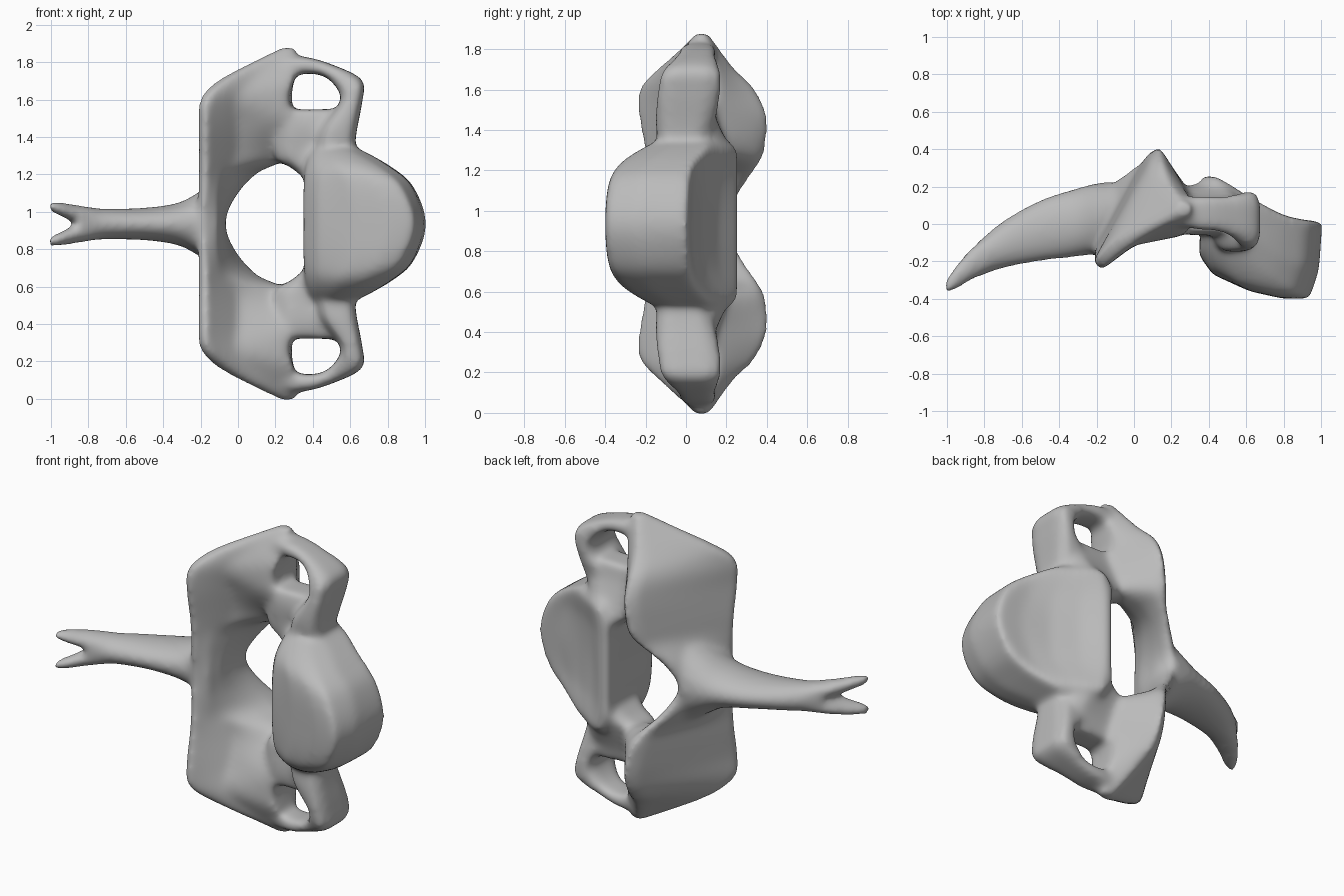
import bpy
import bmesh
from math import cos, sin, pi
from mathutils import Vector

MID = 0.935          # height of the mirror plane

if "Cube" in bpy.data.objects:
    bpy.data.objects.remove(bpy.data.objects["Cube"])

bm = bmesh.new()


def smooth_between(rings, steps=5):
    """Catmull-Rom interpolation from ring to ring."""
    last = len(rings) - 1
    result = []
    for i in range(last):
        before, start = rings[max(i - 1, 0)], rings[i]
        end, after = rings[i + 1], rings[min(i + 2, last)]
        for k in range(steps):
            t = k / steps
            result.append([
                b + ((c - a) * t + (2 * a - 5 * b + 4 * c - d) * t * t
                     + (3 * b - a - 3 * c + d) * t ** 3) / 2
                for a, b, c, d in zip(before, start, end, after)])
    result.append(rings[last])
    return result


def loft(rings):
    """Skin a closed solid through rings of (x, y, height from the middle)."""
    rows = [[bm.verts.new((p.x, p.y, p.z + MID)) for p in ring]
            for ring in smooth_between(rings)]
    count = len(rows[0])
    for low, high in zip(rows, rows[1:]):
        for i in range(count):
            j = (i + 1) % count
            bm.faces.new((low[i], low[j], high[j], high[i]))
    bm.faces.new(rows[0])
    bm.faces.new(rows[-1])


def flip(ring):
    return [Vector((p.x, p.y, -p.z)) for p in ring]


def loft_through_middle(sections):
    """One solid from horizontal outlines, mirrored about the middle."""
    rings = [[Vector((x, y, h)) for x, y in outline] for h, outline in sections]
    loft([flip(r) for r in reversed(rings[1:])] + rings)


def loft_pair(rings):
    """The same solid above and below the middle."""
    loft(rings)
    loft([flip(r) for r in rings])


def oval(x, y, h, depth, height, sides=16):
    return [Vector((x, y + depth * cos(2 * pi * i / sides),
                    h + height * sin(2 * pi * i / sides))) for i in range(sides)]


def bar(inner, outer, front, back):
    """Strut section with its four corners cut off."""
    (xi, hi), (xo, ho) = inner, outer
    cut = (back - front) * .2
    mid_in = (xi + (xo - xi) * .2, hi + (ho - hi) * .2)
    mid_out = (xo + (xi - xo) * .2, ho + (hi - ho) * .2)
    return [Vector((x, y, h)) for (x, h), y in (
        (mid_in, front), (mid_out, front), (outer, front + cut), (outer, back - cut),
        (mid_out, back), (mid_in, back), (inner, back - cut), (inner, front + cut))]


# Arch and joint pillars: two lip points, two crest points, rear hollow,
# right rear, right front, front hollow
loft_through_middle([
    (0, [(-.19, -.18), (-.23, -.13), (-.15, .19), (-.11, .22),
         (-.08, .19), (-.065, .12), (-.08, -.06), (-.12, -.14)]),
    (.15, [(-.18, -.19), (-.22, -.15), (-.1, .22), (-.05, .27),
           (-.01, .26), (-.01, .17), (-.05, .01), (-.11, -.13)]),
    (.27, [(-.17, -.2), (-.22, -.16), (.01, .29), (.05, .35),
           (.09, .34), (.1, .22), (.05, .1), (-.09, -.1)]),
    (.36, [(-.17, -.21), (-.22, -.17), (.05, .34), (.1, .4),
           (.15, .36), (.28, .19), (.27, .1), (-.01, -.03)]),
    (.53, [(-.17, -.24), (-.22, -.2), (.08, .36), (.14, .41),
           (.19, .33), (.3, .15), (.3, -.04), (.0, -.07)]),
    (.67, [(-.16, -.24), (-.21, -.19), (.09, .31), (.15, .35),
           (.2, .28), (.29, .16), (.27, -.06), (-.01, -.12)]),
    (.78, [(-.05, -.14), (-.1, -.09), (.13, .2), (.18, .24),
           (.22, .21), (.3, .15), (.3, -.04), (.08, -.07)]),
    (.945, [(.24, .05), (.23, .07), (.24, .1), (.26, .12),
            (.28, .11), (.31, .1), (.31, .06), (.27, .04)]),
])

# Drum-shaped body with a dished rear face
loft_through_middle([
    (0, [(.36, .25), (.41, .26), (.53, .16), (.68, .08), (.85, .03), (1.01, .01),
         (.99, -.25), (.94, -.4), (.8, -.4), (.62, -.36), (.42, -.27), (.35, -.17)]),
    (.2, [(.36, .25), (.41, .26), (.53, .17), (.67, .09), (.8, .04), (.94, .02),
          (.93, -.22), (.87, -.38), (.76, -.385), (.6, -.35), (.42, -.26), (.35, -.16)]),
    (.3, [(.36, .25), (.42, .26), (.53, .19), (.63, .13), (.73, .08), (.83, .04),
          (.82, -.2), (.76, -.31), (.67, -.33), (.55, -.31), (.42, -.23), (.36, -.13)]),
    (.385, [(.4, .23), (.44, .25), (.5, .22), (.56, .18), (.62, .14), (.68, .11),
            (.68, -.1), (.62, -.19), (.57, -.2), (.5, -.19), (.42, -.14), (.38, -.05)]),
    (.43, [(.43, .16), (.45, .17), (.48, .16), (.51, .14), (.54, .12), (.57, .1),
           (.57, -.03), (.56, -.08), (.53, -.1), (.48, -.09), (.45, -.06), (.42, 0)]),
])

# Bridges joining the body to the pillars
loft_pair([bar((.36, .24), (.47, .26), -.07, .22),
           bar((.28, .305), (.5, .33), -.05, .22),
           bar((.2, .355), (.56, .43), -.05, .2),
           bar((.2, .52), (.59, .52), -.06, .15),
           bar((.2, .61), (.56, .615), -.04, .13)])

# Side struts that close the small round openings
loft_pair([bar((.15, .74), (.2, .89), .0, .13),
           bar((.33, .8), (.35, .895), -.03, .15),
           bar((.46, .79), (.51, .85), -.05, .15),
           bar((.54, .71), (.665, .77), -.12, .17),
           bar((.54, .64), (.665, .66), -.14, .17),
           bar((.44, .5), (.635, .5), -.15, .14),
           bar((.42, .36), (.62, .38), -.13, .09)])

# Long curved spine
loft([oval(-.1, .045, 0, .185, .25), oval(-.2, .03, 0, .19, .18),
      oval(-.32, .005, 0, .185, .115), oval(-.5, -.035, 0, .167, .088),
      oval(-.7, -.11, 0, .13, .084), oval(-.85, -.2, 0, .09, .09)])

# Forked spine tip
loft_pair([oval(-.75, -.14, .035, .1, .05), oval(-.87, -.215, .055, .09, .05),
           oval(-.95, -.285, .08, .07, .04), oval(-1.01, -.335, .095, .035, .03)])

bmesh.ops.recalc_face_normals(bm, faces=bm.faces)
mesh = bpy.data.meshes.new("bone")
bm.to_mesh(mesh)
bm.free()
bone = bpy.data.objects.new("bone", mesh)
bpy.context.collection.objects.link(bone)

# Fuse the parts into one smooth skin
fuse = bone.modifiers.new("fuse", "REMESH")
fuse.mode = "VOXEL"
fuse.voxel_size = 0.014
fuse.use_smooth_shade = True
soften = bone.modifiers.new("soften", "SMOOTH")
soften.factor = 0.5
soften.iterations = 36

# Plain grey bone
grey = bpy.data.materials.new("bone grey")
grey.use_nodes = True
colour = (0.5, 0.5, 0.5, 1)
grey.diffuse_color = colour
grey.node_tree.nodes["Principled BSDF"].inputs["Base Color"].default_value = colour
mesh.materials.append(grey)
for face in mesh.polygons:
    face.use_smooth = True
